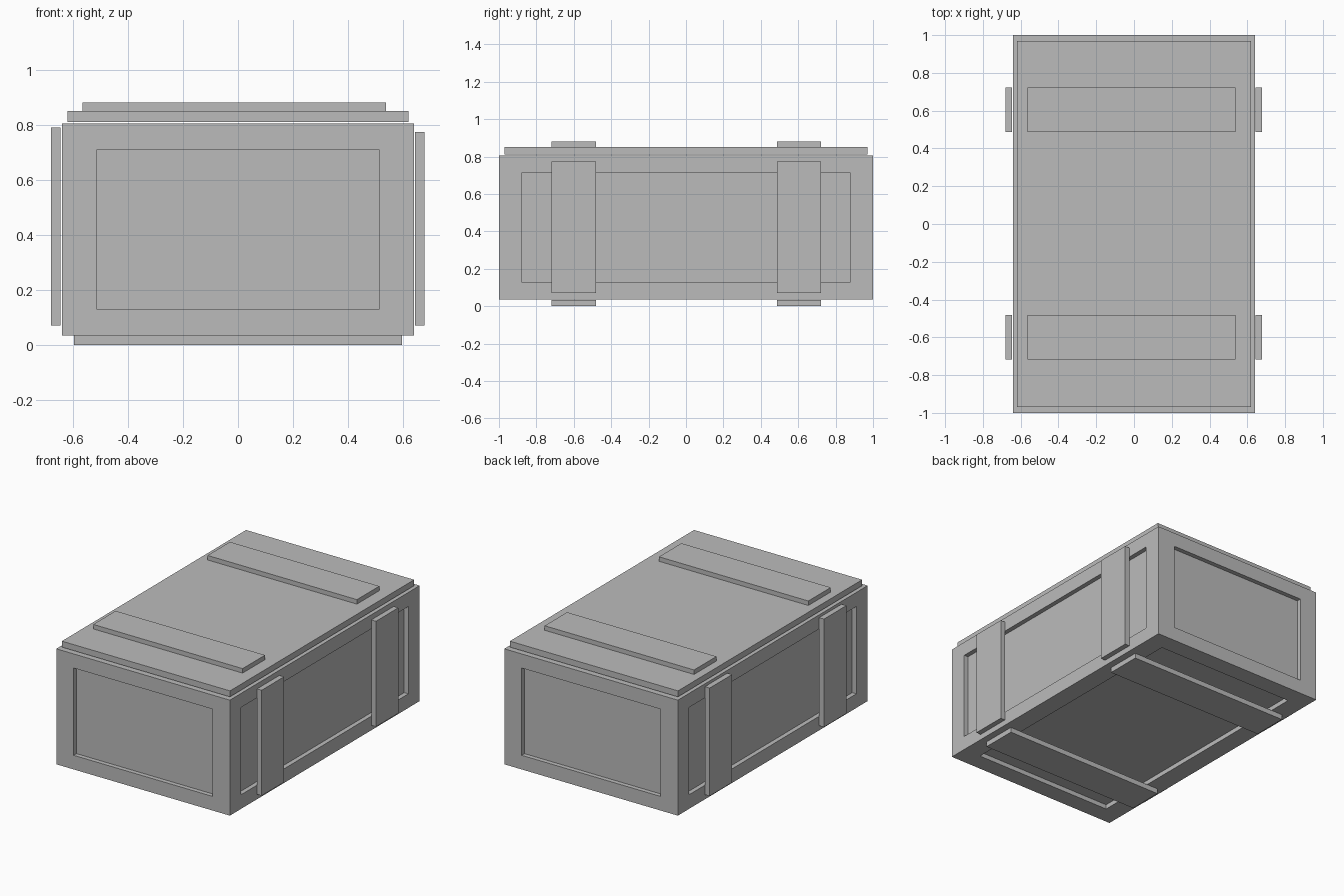
import bpy
import bmesh
from mathutils import Vector

cube = bpy.data.objects.get("Cube")
if cube:
    bpy.data.objects.remove(cube, do_unlink=True)

GREY = (0.5, 0.5, 0.5, 1)
grey = bpy.data.materials.new("plain grey")
grey.use_nodes = True
grey.diffuse_color = GREY
grey.node_tree.nodes["Principled BSDF"].inputs["Base Color"].default_value = GREY


def box(name, low, high, panel=None, depth=0.03):
    """Box between two corners; panel gives half sizes of recesses cut in every face."""
    low, high = Vector(low), Vector(high)
    centre, size = (low + high) / 2, high - low
    bm = bmesh.new()
    bmesh.ops.create_cube(bm, size=1)
    bmesh.ops.scale(bm, vec=size, verts=bm.verts)
    if panel:
        bm.normal_update()
        sides = bm.faces[:]
        # frame each face with a rim, then sink the panel inside it
        bmesh.ops.inset_individual(bm, faces=sides, thickness=0.05)
        for face in sides:
            normal = face.normal.copy()
            for v in face.verts:
                for i in range(3):
                    if abs(normal[i]) < 0.5:
                        v.co[i] = panel[i] if v.co[i] > 0 else -panel[i]
            walls = bmesh.ops.extrude_discrete_faces(bm, faces=[face])
            bmesh.ops.translate(bm, vec=-normal * depth, verts=walls["faces"][0].verts[:])
    bmesh.ops.recalc_face_normals(bm, faces=bm.faces)
    mesh = bpy.data.meshes.new(name)
    bm.to_mesh(mesh)
    bm.free()
    mesh.materials.append(grey)
    obj = bpy.data.objects.new(name, mesh)
    obj.location = centre
    bpy.context.collection.objects.link(obj)
    return obj


# Crate body with recessed panels, and the lid resting on it
box("crate_body", (-0.64, -1, 0.035), (0.64, 1, 0.805), panel=(0.512, 0.88, 0.291))
box("lid", (-0.62, -0.97, 0.81), (0.62, 0.97, 0.85))

# Slats around the crate, one set near each end
for end, y in (("front", -0.6), ("back", 0.604)):
    y0, y1 = y - 0.118, y + 0.118
    box(end + "_lid_slat", (-0.565, y0, 0.85), (0.537, y1, 0.88))
    box(end + "_bottom_slat", (-0.595, y0, 0), (0.595, y1, 0.034))
    box(end + "_right_slat", (-0.68, y0, 0.07), (-0.645, y1, 0.79))
    box(end + "_left_slat", (0.643, y0, 0.07), (0.677, y1, 0.773))
